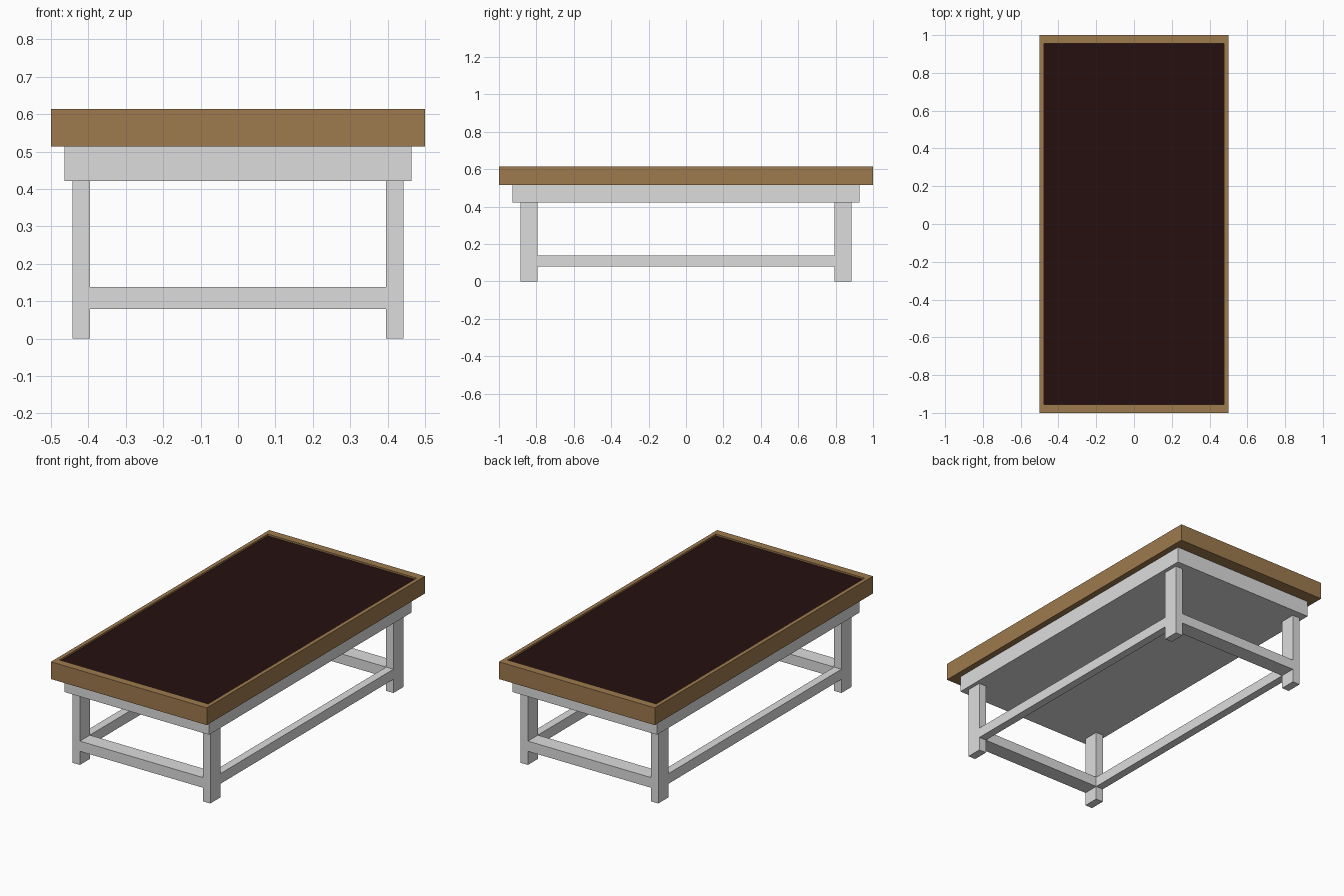
import bpy
import bmesh
from mathutils import Vector

if "Cube" in bpy.data.objects:
    bpy.data.objects.remove(bpy.data.objects["Cube"], do_unlink=True)


def material(name, rgb):
    mat = bpy.data.materials.new(name)
    mat.use_nodes = True
    mat.diffuse_color = (*rgb, 1)
    mat.node_tree.nodes["Principled BSDF"].inputs["Base Color"].default_value = (*rgb, 1)
    return mat


wood = material("oak brown", (0.34, 0.193, 0.075))
dark = material("dark inlay", (0.019, 0.005, 0.005))
grey = material("pale grey", (0.72, 0.72, 0.72))


def box_mesh(low, high):
    """Axis-aligned box between two corners."""
    low, high = Vector(low), Vector(high)
    bm = bmesh.new()
    bmesh.ops.create_cube(bm, size=1)
    bmesh.ops.scale(bm, vec=high - low, verts=bm.verts)
    bmesh.ops.translate(bm, vec=(low + high) / 2, verts=bm.verts)
    return bm


def finish(bm, name, *mats):
    mesh = bpy.data.meshes.new(name)
    bm.to_mesh(mesh)
    bm.free()
    for mat in mats:
        mesh.materials.append(mat)
    obj = bpy.data.objects.new(name, mesh)
    bpy.context.collection.objects.link(obj)
    return obj


# Main dimensions
TOP, TOP_BASE, APRON_BASE = 0.614, 0.514, 0.421
LEG_X, LEG_Y = (0.395, 0.442), (0.793, 0.885)
RAIL_Z = (0.079, 0.138)
RIM_X, RIM_Y, RECESS = 0.023, 0.045, 0.01

# Table top: rim with a shallow recess holding the dark inlay
bm = box_mesh((-0.5, -1, TOP_BASE), (0.5, 1, TOP))
bm.normal_update()
floor = next(f for f in bm.faces if f.normal.z > 0.9)
bmesh.ops.inset_individual(bm, faces=[floor], thickness=0.01)
for v in floor.verts:
    v.co.x = (0.5 - RIM_X) * (1 if v.co.x > 0 else -1)
    v.co.y = (1 - RIM_Y) * (1 if v.co.y > 0 else -1)
walls = bmesh.ops.inset_individual(bm, faces=[floor], thickness=0)
for v in floor.verts:
    v.co.z -= RECESS
floor.material_index = 1
finish(bm, "table_top", wood, dark)

# Solid apron under the top
finish(box_mesh((-0.464, -0.928, APRON_BASE), (0.464, 0.928, TOP_BASE)), "apron", grey)


def span(pair, sign):
    """Mirror a range to the given side, in ascending order."""
    return sorted(sign * p for p in pair)


# Four legs
for sx, side in ((-1, "right"), (1, "left")):
    for sy, end in ((-1, "front"), (1, "back")):
        (x0, x1), (y0, y1) = span(LEG_X, sx), span(LEG_Y, sy)
        finish(box_mesh((x0, y0, 0), (x1, y1, APRON_BASE)), f"{end}_{side}_leg", grey)

# Stretchers between the legs, flush with the leg faces
for sign, side, end in ((-1, "right", "front"), (1, "left", "back")):
    x0, x1 = span(LEG_X, sign)
    finish(box_mesh((x0, -LEG_Y[0], RAIL_Z[0]), (x1, LEG_Y[0], RAIL_Z[1])),
           f"{side}_stretcher", grey)
    y0, y1 = span(LEG_Y, sign)
    finish(box_mesh((-LEG_X[0], y0, RAIL_Z[0]), (LEG_X[0], y1, RAIL_Z[1])),
           f"{end}_stretcher", grey)
